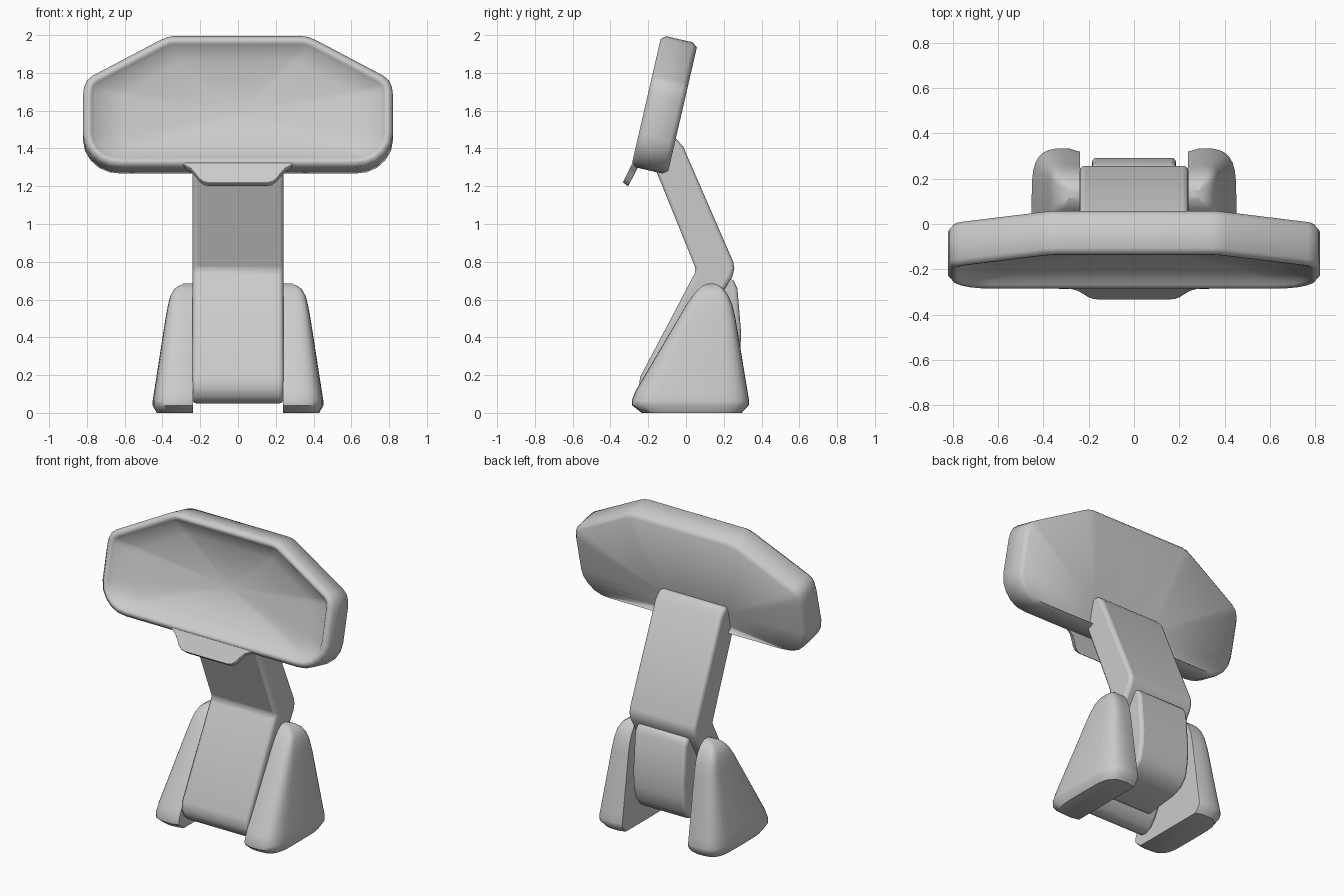
import bpy, bmesh, math
from mathutils import Vector

if "Cube" in bpy.data.objects:
    bpy.data.objects.remove(bpy.data.objects["Cube"])


def finish(name, bm, bevel=0.0, angle=35):
    bmesh.ops.remove_doubles(bm, verts=bm.verts, dist=0.0005)
    bmesh.ops.recalc_face_normals(bm, faces=bm.faces)
    mesh = bpy.data.meshes.new(name)
    bm.to_mesh(mesh)
    bm.free()
    ob = bpy.data.objects.new(name, mesh)
    bpy.context.collection.objects.link(ob)
    bpy.ops.object.select_all(action='DESELECT')
    ob.select_set(True)
    bpy.context.view_layer.objects.active = ob
    if bevel:
        m = ob.modifiers.new("bevel", 'BEVEL')
        m.width, m.segments, m.limit_method = bevel, 3, 'ANGLE'
        m.angle_limit = math.radians(40)
    bpy.ops.object.shade_smooth_by_angle(angle=math.radians(angle))
    return ob


def bridge(bm, a, b):
    n = len(a)
    for i in range(n):
        bm.faces.new((a[i], a[(i + 1) % n], b[(i + 1) % n], b[i]))


def prism(name, pts, offset, bevel):
    """Extrude a closed 3D outline by an offset vector."""
    bm = bmesh.new()
    a = [bm.verts.new(p) for p in pts]
    b = [bm.verts.new(Vector(p) + Vector(offset)) for p in pts]
    bm.faces.new(a)
    bm.faces.new(b)
    bridge(bm, a, b)
    return finish(name, bm, bevel)


def side_prism(name, profile, half, bevel):
    return prism(name, [(-half, y, z) for y, z in profile], (2 * half, 0, 0), bevel)


# Head: tilted dish with a hollow front and a back that tapers to the neck
UP = Vector((0, 0.225, 0.974))
BACK = Vector((0, 0.974, -0.225))
BASE = Vector((0, -0.29, 1.305))
half = [(0, 2.0), (0.34, 2.0), (0.375, 1.995), (0.41, 1.98), (0.77, 1.79), (0.80, 1.765),
        (0.815, 1.73), (0.82, 1.69), (0.82, 1.48), (0.81, 1.425), (0.78, 1.375),
        (0.735, 1.335), (0.68, 1.312), (0.62, 1.305), (0.3, 1.305), (0, 1.305)]
half = [Vector((x, (z - 1.305) / 0.974)) for x, z in half]
outline = half + [Vector((-p.x, p.y)) for p in reversed(half[1:-1])]


def inset(pts, d):
    out = []
    for i, p in enumerate(pts):
        e1 = (p - pts[i - 1]).normalized()
        e2 = (pts[(i + 1) % len(pts)] - p).normalized()
        n1, n2 = Vector((e1.y, -e1.x)), Vector((e2.y, -e2.x))
        out.append(p + (n1 + n2) * d / (1 + n1.dot(n2)))
    return out


bm = bmesh.new()


def place(pts, depth):
    return [bm.verts.new(BASE + Vector((p.x, 0, 0)) + UP * p.y + BACK * depth) for p in pts]


centre = Vector((0, 0.325))
rims = [(0.06, 0.026), (0.048, 0.01), (0.036, 0.002), (0.022, 0),
        (0, 0.024), (0, 0.17), (0.022, 0.197)]
rings = [(inset(outline, d), w) for d, w in rims]
front = []
for t in (0.2, 0.4, 0.6, 0.8):
    depth = 0.026 + 0.09 * (1 - (1 - t) ** 1.8)
    front.append(([p.lerp(centre, t) for p in rings[0][0]], depth))
neck_ring = [Vector((max(-0.22, min(0.22, p.x)), max(0.04, min(0.14, p.y))))
             for p in rings[-1][0]]
loops = [place(p, w) for p, w in front[::-1] + rings + [(neck_ring, 0.165)]]
for a, b in zip(loops, loops[1:]):
    bridge(bm, a, b)
for ring, mid, w in ((loops[0], centre, 0.116), (loops[-1], Vector((0, 0.09)), 0.165)):
    c = place([mid], w)[0]
    for i in range(len(ring)):
        bm.faces.new((ring[i - 1], ring[i], c))
finish("head_dish", bm, angle=75)

# Lip hanging from the bottom rim
down = Vector((0, -0.455, -0.89))
lip = [(0.31, -0.03), (0.29, 0.0), (0.25, 0.025), (0.225, 0.055), (0.205, 0.085),
       (0.18, 0.105), (0.15, 0.111)]
lip += [(-x, s) for x, s in reversed(lip)]
prism("head_lip", [Vector((x, -0.284, 1.32)) + down * s for x, s in lip],
      (0, 0.028, -0.022), 0.004)

# Bent neck and sloping front panel in one strap
strap = [(-0.19, 1.36), (-0.14, 1.45), (-0.06, 1.46), (-0.015, 1.41), (0.25, 0.80),
         (0.256, 0.765), (0.245, 0.72), (0.19, 0.63), (-0.08, 0.12), (-0.12, 0.07),
         (-0.17, 0.05), (-0.2, 0.055), (-0.232, 0.085), (-0.25, 0.13), (-0.243, 0.19),
         (0.055, 0.755)]
side_prism("neck_strap", strap, 0.24, 0.022)

# Block behind the panel, between the feet
block = [(0.1, 0.68), (0.2, 0.72), (0.25, 0.705), (0.272, 0.66), (0.292, 0.42), (0.287, 0.32),
         (0.27, 0.23), (0.225, 0.175), (0.15, 0.145), (-0.07, 0.12), (-0.14, 0.2)]
side_prism("rear_block", block, 0.185, 0.02)

# Feet: stacked D-shaped sections (z, front y, back y, outer x)
levels = [(0, -0.235, 0.295, 0.43), (0.04, -0.285, 0.332, 0.452), (0.065, -0.287, 0.334, 0.452),
          (0.12, -0.265, 0.325, 0.443), (0.5, -0.04, 0.262, 0.384), (0.57, 0.0, 0.246, 0.371),
          (0.62, 0.035, 0.225, 0.358), (0.655, 0.065, 0.2, 0.338), (0.675, 0.09, 0.175, 0.31),
          (0.684, 0.115, 0.15, 0.28)]


def d_section(z, y0, y1, xo):
    cy, hy = (y0 + y1) / 2, (y1 - y0) / 2
    pts = [(0.238, cy - hy * 0.95, z)]
    for i in range(17):
        a = math.radians(-90 + i * 180 / 16)
        c, s = max(math.cos(a), 0), math.sin(a)
        x = 0.29 + (xo - 0.29) * c ** 0.6
        pts.append((x, cy + math.copysign(abs(s) ** 0.4, s) * hy, z))
    pts.append((0.238, cy + hy * 0.95, z))
    return pts


for name, sgn in (("foot_right", 1), ("foot_left", -1)):
    bm = bmesh.new()
    loops = [[bm.verts.new((sgn * x, y, z)) for x, y, z in d_section(*lv)] for lv in levels]
    for a, b in zip(loops, loops[1:]):
        bridge(bm, a, b)
    bm.faces.new(loops[0])
    bm.faces.new(loops[-1])
    finish(name, bm, angle=45)
